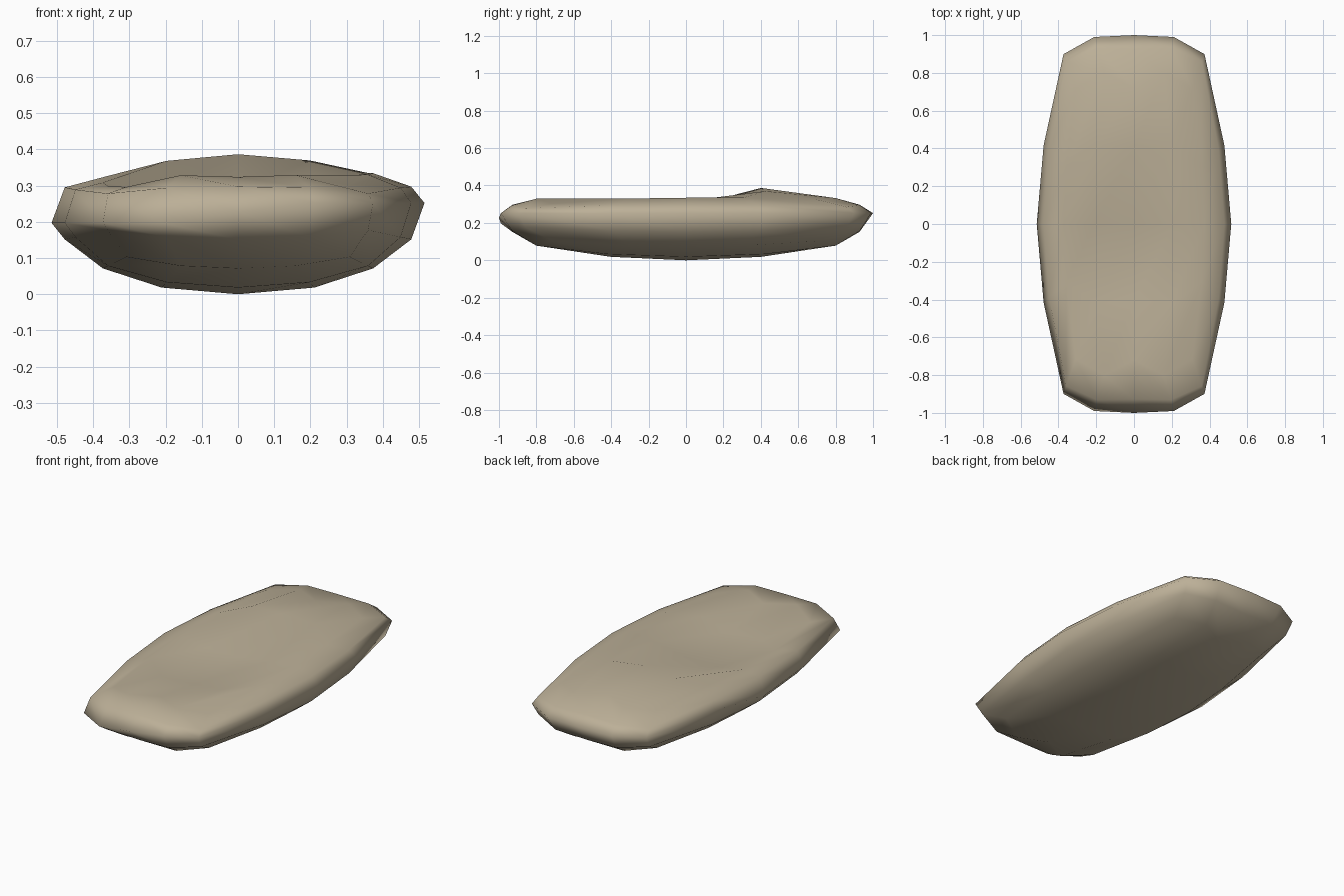
import bpy, bmesh, math

if "Cube" in bpy.data.objects:
    bpy.data.objects.remove(bpy.data.objects["Cube"])


def bump(x, y, cx, cy, rx, ry, p=2):
    return math.exp(-abs((x - cx) / rx) ** p - abs((y - cy) / ry) ** p)


# Low-poly cushion: a cube gridded 4 x 4 per face and rounded into a ball
bm = bmesh.new()
bmesh.ops.create_cube(bm, size=2)
bmesh.ops.subdivide_edges(bm, edges=bm.edges[:], cuts=3, use_grid_fill=True)

for v in bm.verts:
    v.co = [math.tan(c * math.pi / 4) for c in v.co]
    ux, uy, uz = v.co.normalized()

    # Long outline with the four corners pushed towards the ends
    h = max(math.hypot(ux, uy), 0.001)
    push = 2.0 * h * (ux / h) ** 2 * (uy / h) ** 4
    x = 0.515 * math.copysign(abs(ux) ** 0.93, ux)
    y = math.copysign(abs(uy) ** 0.95, uy) * (1 + push)
    if abs(uy) < 0.99:
        limit = 0.99 if abs(uz) < 0.05 else 0.93
        y = max(-limit, min(limit, y))

    if uz > 0.01:
        # Shallow top with a raised back and a sagging seat
        z = 0.255 + 0.118 * uz
        z += 0.034 * bump(x, y, 0, 0.42, 0.28, 0.2) * uz
        z -= 0.09 * bump(x, y, -0.06, -0.18, 0.3, 0.45, 4)
        z -= 0.018 * bump(abs(x), y, 0.32, -0.75, 0.1, 0.12)
    elif uz < -0.01:
        # Deep rounded underside
        z = 0.253 - 0.25 * abs(uz) ** 0.97
    else:
        # Rim, drooping at the left front
        z = 0.2 if x < -0.05 and y < 0.1 else 0.255
        if abs(x) < 0.05 and y < 0:
            z = 0.23
    v.co = (x, y, z)

low = min(v.co.z for v in bm.verts)
bmesh.ops.translate(bm, verts=bm.verts[:], vec=(0, 0, -low))
bmesh.ops.recalc_face_normals(bm, faces=bm.faces[:])
for f in bm.faces:
    f.smooth = True

mesh = bpy.data.meshes.new("cushion")
bm.to_mesh(mesh)
bm.free()
cushion = bpy.data.objects.new("cushion", mesh)
bpy.context.collection.objects.link(cushion)

# Tan cloth
cloth = bpy.data.materials.new("tan_cloth")
cloth.diffuse_color = (0.50, 0.43, 0.31, 1)
cloth.use_nodes = True
cloth.node_tree.nodes["Principled BSDF"].inputs["Base Color"].default_value = cloth.diffuse_color
mesh.materials.append(cloth)
